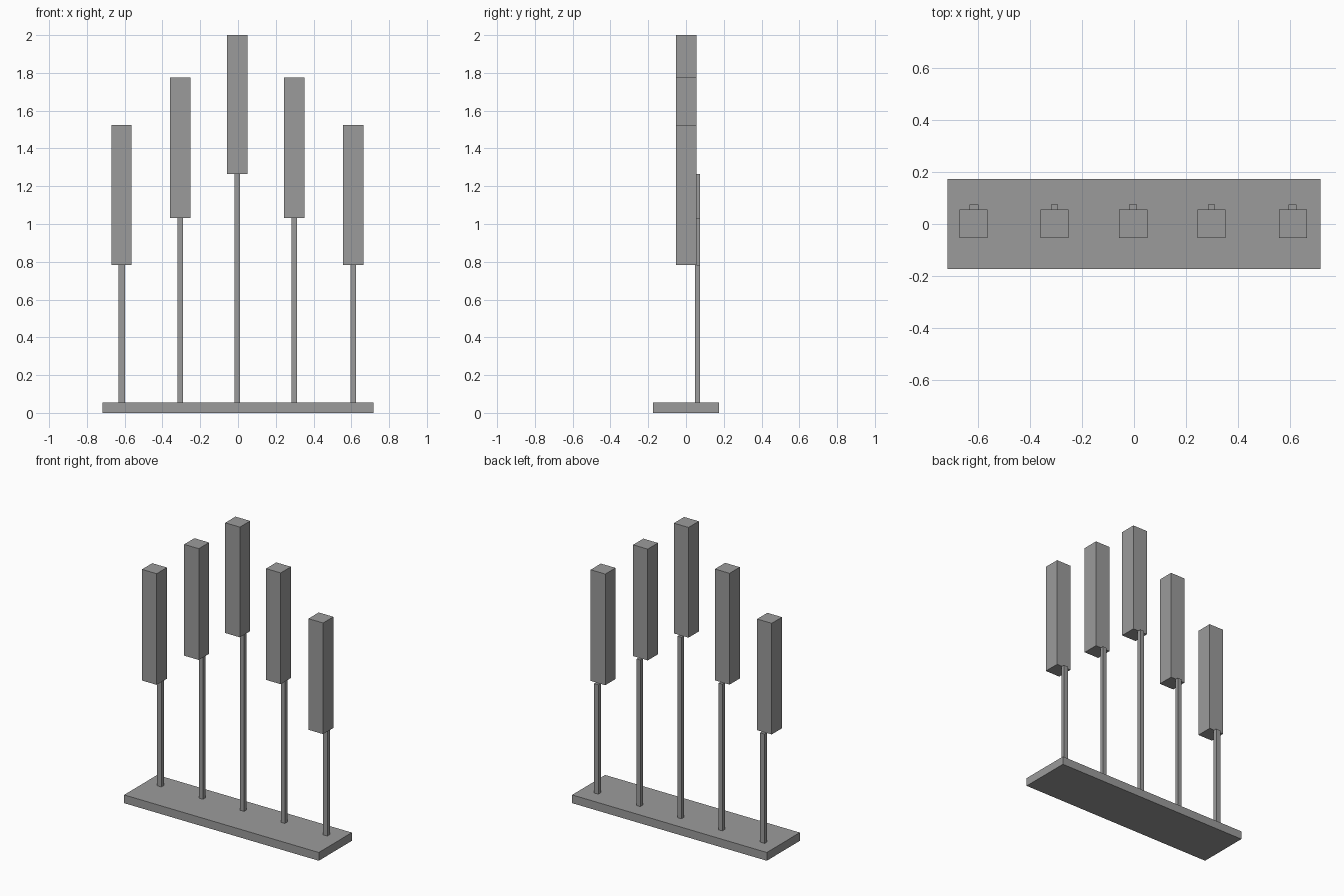
import bpy

if "Cube" in bpy.data.objects:
    bpy.data.objects.remove(bpy.data.objects["Cube"])

# Single flat grey
grey = bpy.data.materials.new("grey")
grey.diffuse_color = (0.33, 0.33, 0.33, 1.0)
grey.use_nodes = True
grey.node_tree.nodes["Principled BSDF"].inputs["Base Color"].default_value = grey.diffuse_color


def box(name, x, y, z):
    """Box from (min, max) ranges on each axis."""
    bpy.ops.mesh.primitive_cube_add(size=1)
    ob = bpy.context.object
    ob.name = name
    ranges = (x, y, z)
    ob.location = [(a + b) / 2 for a, b in ranges]
    ob.scale = [b - a for a, b in ranges]
    bpy.ops.object.transform_apply(location=True, rotation=False, scale=True)
    ob.data.materials.append(grey)
    return ob


BASE_TOP = 0.055
HALF = 0.054

# Base plate
box("base_plate", (-0.718, 0.718), (-0.174, 0.174), (0, BASE_TOP))

# Each unit: block centre x, post centre x, post width, block bottom, block top
units = [
    (-0.617, -0.616, 0.034, 0.784, 1.525),
    (-0.306, -0.306, 0.028, 1.033, 1.775),
    (-0.003, -0.004, 0.030, 1.265, 2.000),
    (0.298, 0.298, 0.027, 1.033, 1.775),
    (0.611, 0.610, 0.031, 0.784, 1.525),
]

for i, (bx, px, w, z0, z1) in enumerate(units, 1):
    # Tall block on a slim post set towards the rear
    box(f"block_{i}", (bx - HALF, bx + HALF), (-0.053, 0.055), (z0, z1))
    box(f"post_{i}", (px - w / 2, px + w / 2), (0.048, 0.075), (BASE_TOP, z0))
